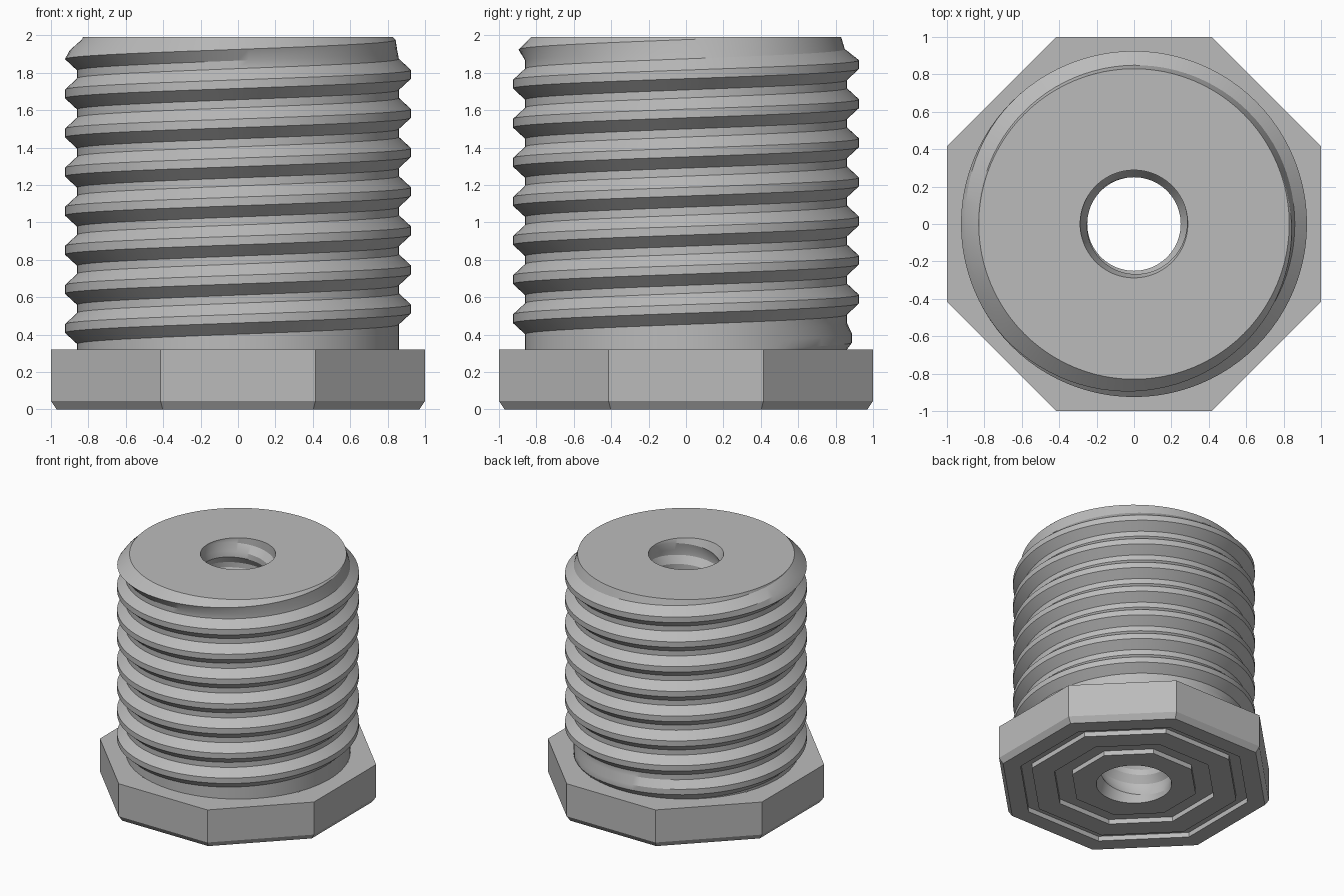
import bpy, bmesh, math

cube = bpy.data.objects.get("Cube")
if cube:
    bpy.data.objects.remove(cube)

SEG = 96                      # points around, a multiple of 16
TOP, HEAD_TOP = 1.99, 0.32
PITCH = 0.209
FIRST_CREST = 0.3285          # crest height at turn zero, on +x
CORE, DEPTH = 0.86, 0.065
BORE, BORE_DEPTH = 0.288, 0.038
# One thread tooth: height offset from the crest centre, share of full depth
TOOTH = [(-0.083, 0), (-0.023, 1), (0.023, 1), (0.083, 0)]

grey = bpy.data.materials.new("plain_grey")
grey.use_nodes = True
colour = (0.5, 0.5, 0.5, 1)
grey.diffuse_color = colour
grey.node_tree.nodes["Principled BSDF"].inputs["Base Color"].default_value = colour


def clamp(v, low=0.0, high=1.0):
    return max(low, min(high, v))


def loft(name, columns):
    """Skin neighbouring columns of points, then weld the seam."""
    bm = bmesh.new()
    grid = [[bm.verts.new(p) for p in col] for col in columns]
    for a, b in zip(grid, grid[1:]):
        for i in range(len(a) - 1):
            bm.faces.new((a[i], b[i], b[i + 1], a[i + 1]))
    bmesh.ops.remove_doubles(bm, verts=bm.verts, dist=1e-5)
    bmesh.ops.dissolve_degenerate(bm, edges=bm.edges, dist=1e-5)
    bmesh.ops.recalc_face_normals(bm, faces=bm.faces)
    mesh = bpy.data.meshes.new(name)
    bm.to_mesh(mesh)
    bm.free()
    mesh.materials.append(grey)
    obj = bpy.data.objects.new(name, mesh)
    bpy.context.collection.objects.link(obj)
    bpy.ops.object.select_all(action="DESELECT")
    obj.select_set(True)
    bpy.context.view_layer.objects.active = obj
    bpy.ops.object.shade_smooth_by_angle(angle=math.radians(28))
    return obj


def outer_radius(z, turn, share):
    # Thread runs in above the head and runs out at the chamfered end
    fade = clamp((turn - 0.1) / 0.35) * clamp((8.1 - turn) / 0.38)
    core = min(CORE, 0.83 + (TOP - z) * 0.3)
    return min(core + DEPTH * share * fade, 0.83 + (TOP - z))


def bore_radius(z, turn, share):
    fade = clamp(min(z, TOP - z) / 0.12)
    return BORE - BORE_DEPTH * share * fade


def helix_column(angle, bottom, radius):
    points = []
    for k in range(-4, 10):
        turn = k + angle / math.tau
        for offset, share in TOOTH:
            z = clamp(FIRST_CREST + PITCH * turn + offset, bottom, TOP)
            r = radius(z, turn, share)
            points.append((r * math.cos(angle), r * math.sin(angle), z))
    return points


# Threaded shaft, flat end and threaded bore in one skin
columns = []
for s in range(SEG + 1):
    a = math.tau * s / SEG
    outside = helix_column(a, HEAD_TOP, outer_radius)
    inside = helix_column(a, 0, bore_radius)
    columns.append(outside + inside[::-1])
loft("threaded_shaft", columns)

# Octagonal head with bottom chamfer and two grooves underneath: apothem, height
HEAD = [(0.8, HEAD_TOP), (1, HEAD_TOP), (1, 0.045), (0.97, 0),
        (0.84, 0), (0.84, 0.04), (0.757, 0.04), (0.757, 0),
        (0.59, 0), (0.59, 0.04), (0.457, 0.04), (0.457, 0)]
columns = []
for s in range(SEG + 1):
    a = math.tau * s / SEG
    side = math.tau / 8
    stretch = 1 / math.cos(a - side * round(a / side))
    c, n = math.cos(a), math.sin(a)
    col = [(r * stretch * c, r * stretch * n, z) for r, z in HEAD]
    col.append((BORE * c, BORE * n, 0))
    columns.append(col)
loft("octagonal_head", columns)
